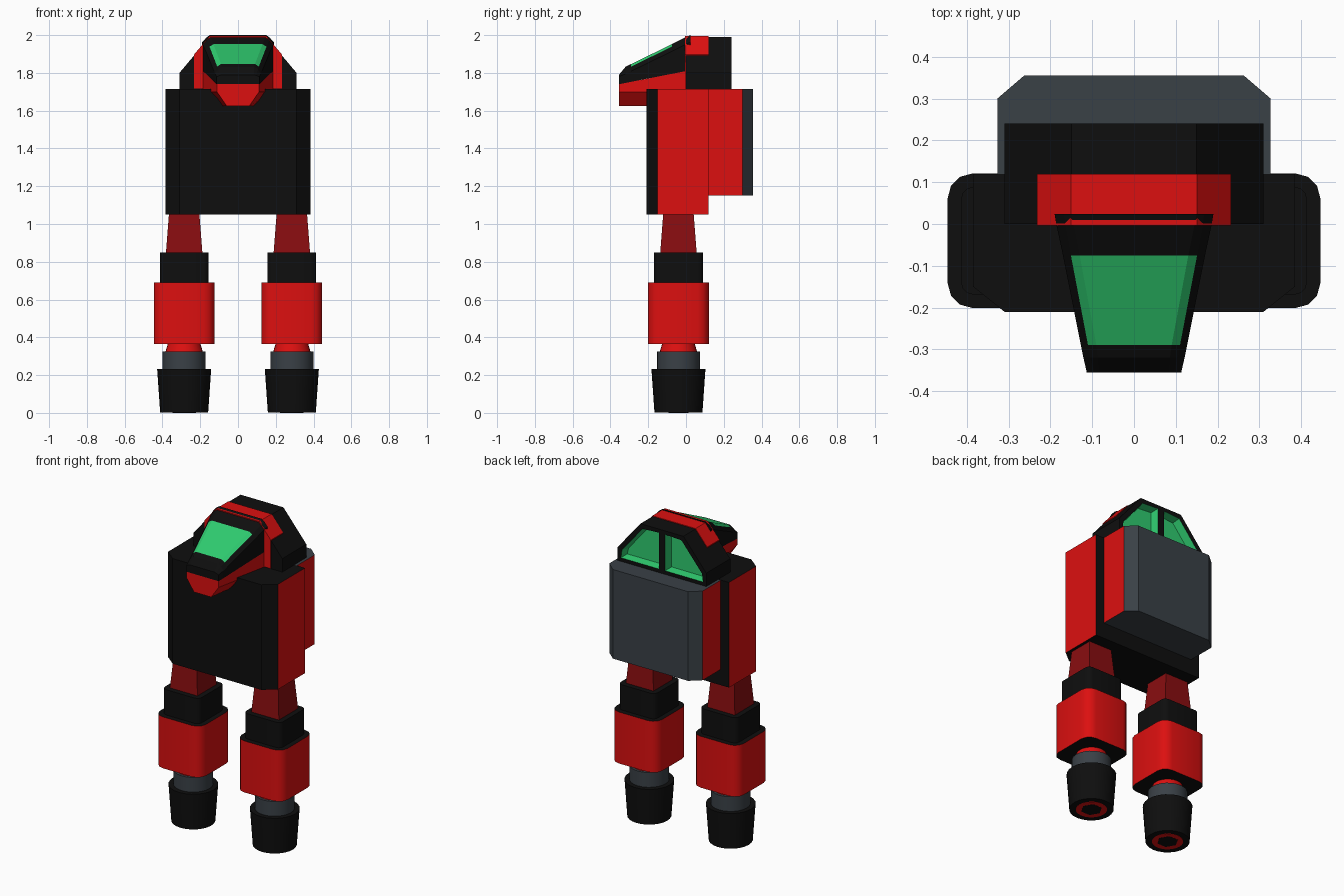
import bpy, bmesh, math
from mathutils import Vector

old = bpy.data.objects.get("Cube")
if old:
    bpy.data.objects.remove(old)


def material(name, r, g, b):
    m = bpy.data.materials.new(name)
    m.use_nodes = True
    m.diffuse_color = (r, g, b, 1)
    m.node_tree.nodes["Principled BSDF"].inputs["Base Color"].default_value = (r, g, b, 1)
    return m


BLACK = material("black", .0045, .0045, .0045)
RED = material("red", .72, .005, .005)
DARK_RED = material("dark red", .25, .004, .005)
GREY = material("slate grey", .042, .052, .062)
GREEN = material("glass green", .028, .6, .16)


def finish(name, bm, mats, rule=None, smooth=False):
    """Turn a bmesh into an object, colouring faces by rule(centre, normal)."""
    bmesh.ops.recalc_face_normals(bm, faces=bm.faces)
    if rule:
        for f in bm.faces:
            f.material_index = rule(f.calc_center_median(), f.normal)
    me = bpy.data.meshes.new(name)
    bm.to_mesh(me)
    bm.free()
    for m in mats:
        me.materials.append(m)
    ob = bpy.data.objects.new(name, me)
    bpy.context.collection.objects.link(ob)
    if smooth:
        bpy.ops.object.select_all(action='DESELECT')
        ob.select_set(True)
        bpy.context.view_layer.objects.active = ob
        bpy.ops.object.shade_smooth_by_angle(angle=math.radians(35))
    return ob


def loft(rings):
    """Skin a list of equal closed rings and cap both ends."""
    bm = bmesh.new()
    loops = [[bm.verts.new(p) for p in ring] for ring in rings]
    n = len(loops[0])
    for a, b in zip(loops, loops[1:]):
        for i in range(n):
            j = (i + 1) % n
            bm.faces.new((a[i], a[j], b[j], b[i]))
    bm.faces.new(loops[0])
    bm.faces.new(loops[-1])
    return bm


def mirrored(half):
    """Close a right-hand half outline by mirroring it across x = 0."""
    return half + [(-x, v) for x, v in reversed(half)]


def slab(half, z0, z1):
    return loft([[(x, y, z) for x, y in mirrored(half)] for z in (z0, z1)])


def arch(half, y0, y1):
    return loft([[(x, y, z) for x, z in mirrored(half)] for y in (y0, y1)])


def rounded_square(r, corner, steps=3):
    pts = []
    for q in range(4):
        a0 = q * math.pi / 2
        cx, cy = [(1, 1), (-1, 1), (-1, -1), (1, -1)][q]
        for k in range(steps + 1 if corner else 1):
            a = a0 + k * math.pi / 2 / steps
            pts.append((cx * (r - corner) + corner * math.cos(a),
                        cy * (r - corner) + corner * math.sin(a)))
    return pts


def circle(r, n=24):
    return [(r * math.cos(i * math.tau / n), r * math.sin(i * math.tau / n)) for i in range(n)]


# Torso: black with red flanks
finish("torso", slab([(.31, -.21), (.385, -.15), (.385, .12)], 1.05, 1.715),
       [BLACK, RED], lambda c, n: int(abs(n.x) > .9))

# Backpack: grey with red flanks
finish("backpack", slab([(.327, .115), (.327, .30), (.263, .355)], 1.15, 1.714),
       [GREY, RED], lambda c, n: int(abs(n.x) > .9))

# Head rear block with two recessed windows in the back
bm = arch([(.31, 1.715), (.31, 1.80), (.15, 1.99)], 0, .24)
back = [f for f in bm.faces if f.calc_center_median().y > .239]
bmesh.ops.delete(bm, geom=back, context='FACES_ONLY')
halves = []
for s in (1, -1):
    pts = [(0, 1.715), (.31, 1.715), (.31, 1.80), (.15, 1.99), (0, 1.99)]
    halves.append(bm.faces.new([bm.verts.new((s * x, .24, z)) for x, z in pts]))
bmesh.ops.remove_doubles(bm, verts=bm.verts, dist=.0001)
halves = [f for f in bm.faces if f.calc_center_median().y > .239]
bmesh.ops.recalc_face_normals(bm, faces=bm.faces)
for f in halves:
    if f.normal.y < 0:
        f.normal_flip()
bmesh.ops.inset_individual(bm, faces=halves, thickness=.032)
reveal = bmesh.ops.inset_individual(bm, faces=halves, thickness=.012, depth=-.05)["faces"]
for f in halves + reveal:
    f.material_index = 1
finish("head_rear", bm, [BLACK, GREEN])

# Red band wrapped over the front half of the rear block
finish("head_band", arch([(.232, 1.718), (.232, 1.898), (.151, 1.994)], -.004, .12), [RED])

# Cockpit hull: y, flat half width, glass half width, side half width, top z, bottom z
rows = [(-.355, .085, .095, .113, 1.79, 1.74),
        (-.32, .086, .105, .121, 1.832, 1.747),
        (-.29, .09, .11, .127, 1.847, 1.753),
        (-.075, .13, .151, .17, 1.952, 1.795),
        (0, .145, .165, .186, 1.99, 1.81),
        (.024, .15, .168, .19, 2.0, 1.815)]
rings = []
for y, t, g, w, top, low in rows:
    drop = .01 if y < -.35 else .038
    half = [(w, low), (w, top - drop), (g, top - drop * .35), (t, top)]
    rings.append([(x, y, z) for x, z in mirrored(half)])
hull = loft(rings)


def canopy(c, n):
    # window fills the flat top and its two sloping borders
    return int(-.29 < c.y < -.075 and n.z > .3 and abs(c.x) < .128)


finish("cockpit", hull, [BLACK, GREEN], canopy)

# Red jaw beneath the cockpit
jaw = []
for y, w, low, top in ((-.354, .112, .06, 1.74), (0, .185, .11, 1.81)):
    half = [(low, 1.625), (w, 1.70), (w, top)]
    jaw.append([(x, y, z) for x, z in mirrored(half)])
finish("jaw", loft(jaw), [RED])


# Legs
def leg_part(name, side, r0, r1, z0, z1, mats, corner=None, rule=None):
    shape = circle if corner is None else lambda r: rounded_square(r, corner)
    bm = loft([[(side * .285 + x, y - .04, z) for x, y in shape(r)]
               for r, z in ((r0, z0), (r1, z1))])
    return finish(name, bm, mats, rule, smooth=corner != 0)


for label, side in (("left", 1), ("right", -1)):
    leg_part(label + "_hip", side, .097, .08, .84, 1.06, [DARK_RED], corner=0)
    leg_part(label + "_thigh_collar", side, .129, .129, .68, .85, [BLACK], corner=.03)
    leg_part(label + "_thigh", side, .161, .161, .365, .69, [RED, BLACK], corner=.06,
             rule=lambda c, n: int(abs(n.z) > .9))
    leg_part(label + "_knee", side, .1, .085, .32, .37, [RED])
    leg_part(label + "_shin", side, .114, .114, .22, .325, [GREY])
    leg_part(label + "_foot", side, .127, .143, .002, .232, [BLACK])
    # sole ring with a hexagonal centre
    leg_part(label + "_sole_ring", side, .09, .09, .001, .004, [RED])
    bm = loft([[(side * .285 + x, y - .04, z) for x, y in circle(.062, 6)] for z in (0, .003)])
    finish(label + "_sole_hub", bm, [BLACK])
